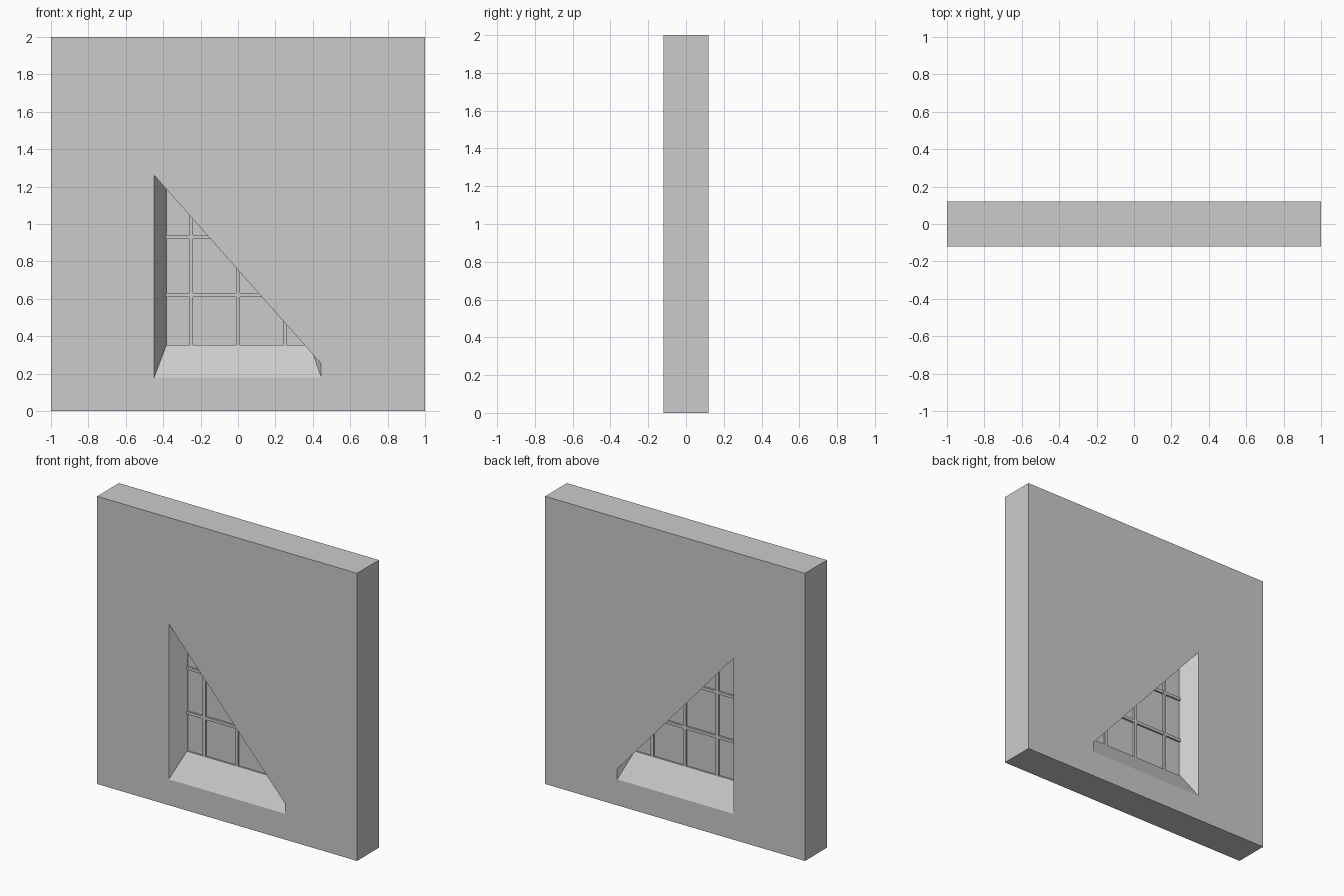
import bpy, bmesh

if "Cube" in bpy.data.objects:
    bpy.data.objects.remove(bpy.data.objects["Cube"])

D = 0.12          # half wall thickness
THROAT = 0.015    # half depth of the straight middle of the opening
RECT = [(-1, 0), (1, 0), (1, 2), (-1, 2)]
OUTER = [(-0.448, 0.18), (0.445, 0.18), (0.445, 0.252), (-0.448, 1.26)]
INNER = [(-0.383, 0.352), (0.385, 0.352), (0.385, 0.365), (-0.383, 1.22)]


def make_object(name, bm):
    bmesh.ops.recalc_face_normals(bm, faces=bm.faces)
    mesh = bpy.data.meshes.new(name)
    bm.to_mesh(mesh)
    bm.free()
    ob = bpy.data.objects.new(name, mesh)
    bpy.context.collection.objects.link(ob)
    return ob


def loft(name, sections, cyclic):
    """Skin quads between four-point outlines placed at given depths."""
    bm = bmesh.new()
    rings = [[bm.verts.new((x, y, z)) for x, z in pts] for y, pts in sections]
    n = len(rings)
    for i in range(n if cyclic else n - 1):
        a, b = rings[i], rings[(i + 1) % n]
        for k in range(4):
            j = (k + 1) % 4
            bm.faces.new((a[k], a[j], b[j], b[k]))
    if not cyclic:
        bm.faces.new(rings[0])
        bm.faces.new(rings[-1])
    return make_object(name, bm)


def box(name, x0, x1, z0, z1, half_depth):
    pts = [(x0, z0), (x1, z0), (x1, z1), (x0, z1)]
    return loft(name, [(-half_depth, pts), (half_depth, pts)], False)


# Wall with an opening splayed on both sides
loft("wall", [(-D, RECT), (-D, OUTER), (-THROAT, INNER),
              (THROAT, INNER), (D, OUTER), (D, RECT)], True)

# Glass pane filling the throat
loft("glass_pane", [(-0.003, INNER), (0.003, INNER)], False)

# Glazing bars, ending on the sloping head
left, bottom = INNER[0]
(xr, zr), (xl, zl) = INNER[2], INNER[3]
slope = (zr - zl) / (xr - xl)
W, BAR = 0.01, 0.017
for i, x in enumerate((-0.25, 0, 0.25)):
    box(f"upright_bar_{i}", x - W, x + W, bottom - 0.005,
        zl + slope * (x - xl) + 0.012, BAR)
for i, z in enumerate((0.62, 0.93)):
    box(f"cross_bar_{i}", left - 0.005, xl + (z - zl) / slope + 0.012,
        z - W, z + W, BAR - 0.001)
